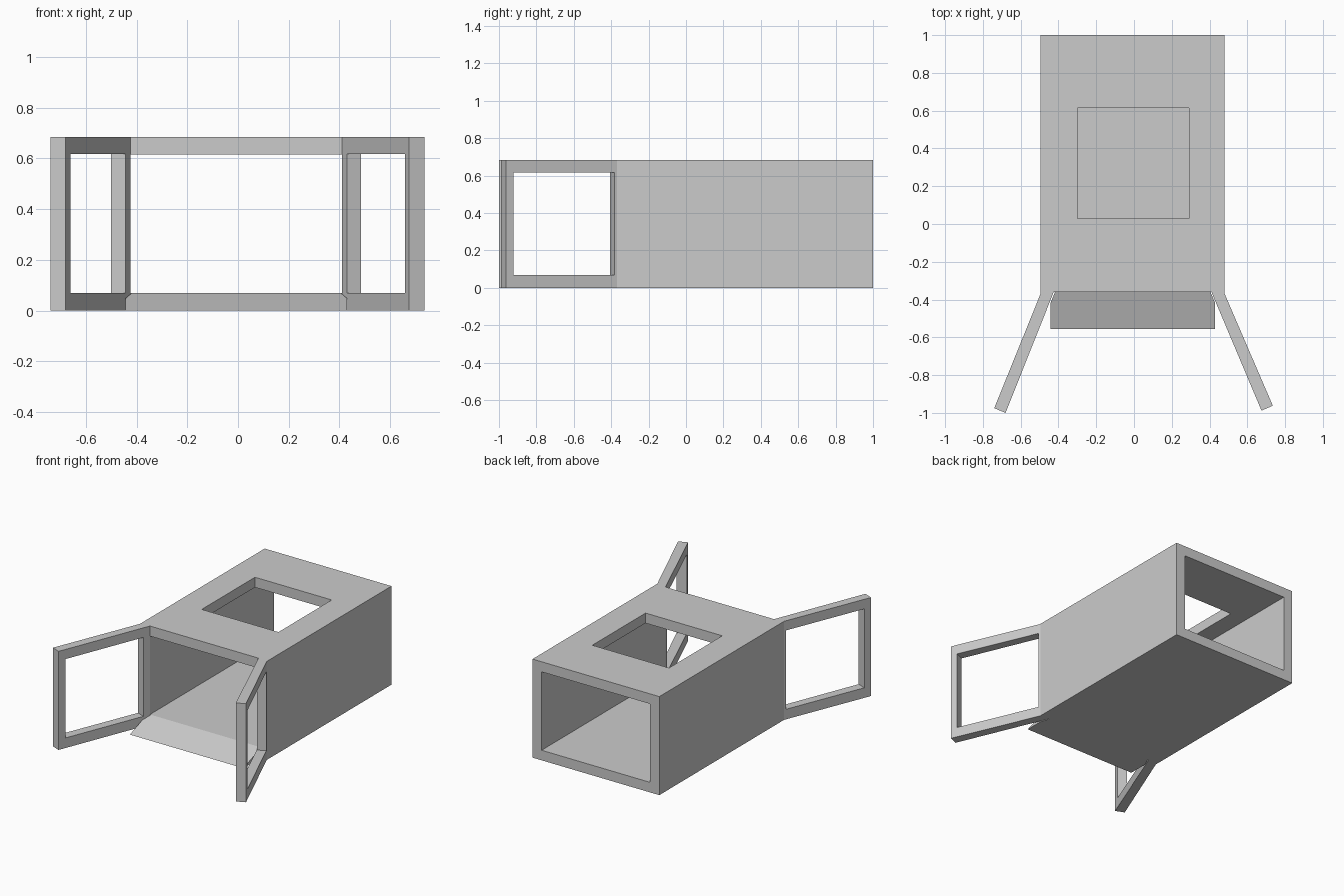
import bpy, bmesh
from mathutils import Vector

if "Cube" in bpy.data.objects:
    bpy.data.objects.remove(bpy.data.objects["Cube"])

H, Z0, Z1 = 0.685, 0.07, 0.615


def prism(name, plan, z0, z1):
    """Vertical prism from a plan outline."""
    bm = bmesh.new()
    face = bm.faces.new([bm.verts.new((p[0], p[1], z0)) for p in plan])
    ext = bmesh.ops.extrude_face_region(bm, geom=[face])
    top = [v for v in ext["geom"] if isinstance(v, bmesh.types.BMVert)]
    bmesh.ops.translate(bm, verts=top, vec=(0, 0, z1 - z0))
    bmesh.ops.recalc_face_normals(bm, faces=bm.faces)
    me = bpy.data.meshes.new(name)
    bm.to_mesh(me)
    bm.free()
    ob = bpy.data.objects.new(name, me)
    bpy.context.collection.objects.link(ob)
    return ob


def rect(x0, x1, y0, y1):
    return [(x0, y0), (x1, y0), (x1, y1), (x0, y1)]


def cut(target, cutter):
    """Subtract the cutter and remove it."""
    mod = target.modifiers.new("cut", "BOOLEAN")
    mod.object, mod.operation, mod.solver = cutter, "DIFFERENCE", "EXACT"
    bpy.context.view_layer.objects.active = target
    bpy.ops.object.modifier_apply(modifier=mod.name)
    bpy.data.objects.remove(cutter)


# Hollow body and the two splayed wings share one plan outline
body = prism("body_with_wings", [
    (-0.495, 1.0), (-0.495, -0.37), (-0.74, -0.975), (-0.68, -1.0),
    (-0.425, -0.36), (0.41, -0.36),
    (0.675, -0.988), (0.735, -0.962), (0.48, -0.37), (0.48, 1.0)], 0, H)

# Tunnel through the body, stopping short of the wings
cut(body, prism("tunnel_cutter", rect(-0.425, 0.41, -0.5, 1.1), Z0, Z1))

# Skylight in the roof only
cut(body, prism("skylight_cutter", rect(-0.3, 0.29, 0.03, 0.615), 0.4, 0.8))

# Window opening in each wing
for hinge, tip in (((-0.495, -0.37), (-0.74, -0.975)),
                   ((0.48, -0.37), (0.735, -0.962))):
    a = Vector(hinge)
    d = (Vector(tip) - a).normalized()
    out = Vector((-d.y, d.x)) * (1 if hinge[0] > 0 else -1)
    near, far = a + d * 0.014, a + d * 0.602
    cut(body, prism("window_cutter",
                    [near + out * 0.05, far + out * 0.05,
                     far - out * 0.12, near - out * 0.12], Z0, Z1 + 0.003))

# Entry ramp: a box whose front top edge drops to the ground
bm = bmesh.new()
ends = []
for x in (-0.443, 0.43):
    inset = 0.025 if x < 0 else -0.025
    ends.append([bm.verts.new(c) for c in (
        (x, -0.555, 0), (x + inset, -0.36, 0), (x + inset, -0.36, Z0),
        (x, -0.42, Z0 * 0.135 / 0.195), (x, -0.42, 0))])
l, r = ends
for s in ends:
    bm.faces.new((s[0], s[4], s[3]))
    bm.faces.new((s[4], s[1], s[2], s[3]))
for i, j in ((0, 4), (4, 1), (1, 2), (2, 3), (3, 0)):
    bm.faces.new((l[i], l[j], r[j], r[i]))
bmesh.ops.recalc_face_normals(bm, faces=bm.faces)
me = bpy.data.meshes.new("entry_ramp")
bm.to_mesh(me)
bm.free()
bpy.context.collection.objects.link(bpy.data.objects.new("entry_ramp", me))
